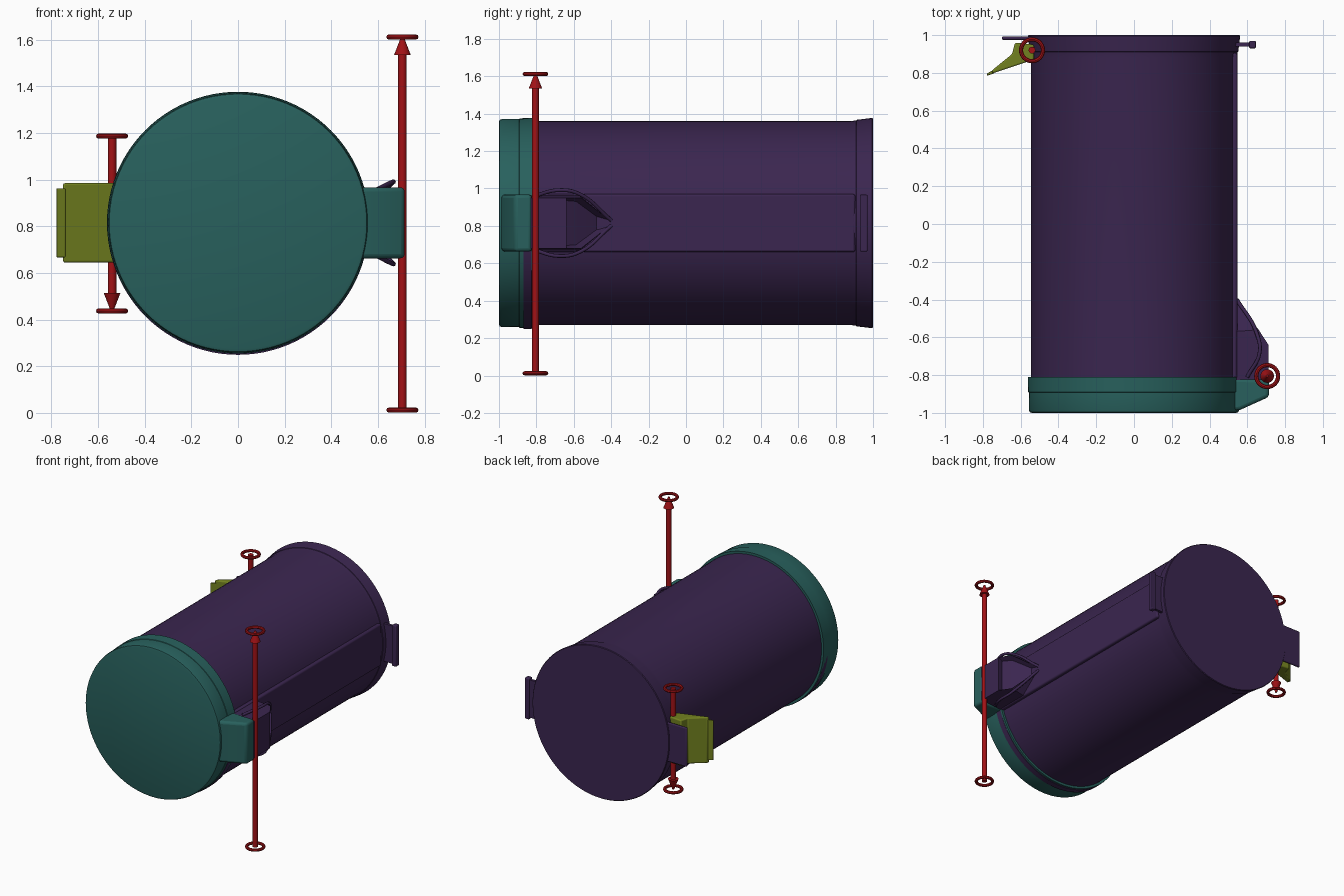
import bpy, bmesh, math
from mathutils import Matrix, Vector

if "Cube" in bpy.data.objects:
    bpy.data.objects.remove(bpy.data.objects["Cube"])

MID = 0.815  # height of the can's axis


def material(name, rgb):
    m = bpy.data.materials.new(name)
    m.use_nodes = True
    m.diffuse_color = (*rgb, 1)
    m.node_tree.nodes["Principled BSDF"].inputs["Base Color"].default_value = (*rgb, 1)
    return m


purple = material("dark purple", (0.043, 0.019, 0.079))
teal = material("deep teal", (0.021, 0.118, 0.109))
green = material("olive green", (0.17, 0.22, 0.014))
red = material("arrow red", (0.36, 0.006, 0.008))


def finish(name, bm, mat, bevel=0):
    bmesh.ops.recalc_face_normals(bm, faces=bm.faces)
    mesh = bpy.data.meshes.new(name)
    bm.to_mesh(mesh)
    bm.free()
    mesh.materials.append(mat)
    mesh.shade_smooth()
    mesh.set_sharp_from_angle(angle=math.radians(35))
    ob = bpy.data.objects.new(name, mesh)
    bpy.context.collection.objects.link(ob)
    if bevel:
        mod = ob.modifiers.new("Bevel", "BEVEL")
        mod.width, mod.segments = bevel, 3
        mod.limit_method = "ANGLE"
    return ob


def lathe(name, profile, mat, z=MID):
    """Spin (radius, y) points around the can's axis."""
    bm = bmesh.new()
    verts = [bm.verts.new((r, y, 0)) for r, y in profile]
    edges = [bm.edges.new(p) for p in zip(verts, verts[1:])]
    bmesh.ops.spin(bm, geom=verts + edges, cent=(0, 0, 0), axis=(0, 1, 0),
                   angle=math.tau, steps=96)
    bmesh.ops.remove_doubles(bm, verts=bm.verts, dist=1e-5)
    bmesh.ops.translate(bm, verts=bm.verts, vec=(0, 0, z))
    return finish(name, bm, mat)


def extrude_z(name, outline, half, mat, bevel=0):
    """Raise an (x, y) outline to a block centred on the axis height."""
    bm = bmesh.new()
    face = bm.faces.new([bm.verts.new((x, y, MID - half)) for x, y in outline])
    out = bmesh.ops.extrude_face_region(bm, geom=[face])
    top = [v for v in out["geom"] if isinstance(v, bmesh.types.BMVert)]
    bmesh.ops.translate(bm, verts=top, vec=(0, 0, 2 * half))
    return finish(name, bm, mat, bevel)


def box(name, x0, x1, y0, y1, half, mat, bevel=0):
    return extrude_z(name, [(x0, y0), (x1, y0), (x1, y1), (x0, y1)], half, mat, bevel)


# Can body with flared foot, and the collar under the lid
lathe("can_body", [(0, -0.9), (0.545, -0.9), (0.545, 0.88), (0.549, 0.91),
                   (0.552, 0.912), (0.562, 0.995), (0.558, 1), (0, 1)], purple)
lathe("can_collar", [(0.54, -0.87), (0.56, -0.868), (0.56, -0.825), (0.54, -0.82)],
      purple, MID - 0.006)

# Lid with rounded front edge and stepped skirt
lathe("lid", [(0, -1), (0.54, -1), (0.552, -0.996), (0.556, -0.985), (0.557, -0.892),
              (0.56, -0.89), (0.562, -0.81), (0.54, -0.81)], teal)
extrude_z("lid_hinge_block", [(0.48, -0.99), (0.56, -0.985), (0.715, -0.915),
                              (0.715, -0.825), (0.48, -0.815)], 0.152, teal, 0.018)

# Spine along the side of the body, and the bracket at its foot
box("side_spine", 0.48, 0.547, -0.82, 0.905, 0.155, purple, 0.012)
box("bracket_neck", 0.52, 0.62, 0.94, 0.96, 0.14, purple)
box("bracket_end", 0.61, 0.645, 0.93, 0.97, 0.152, purple, 0.006)

# Hinge hood with a sunken pointed opening
bm = bmesh.new()
for x, y, z in [(0.52, -0.83, 0.15), (0.52, -0.57, 0.15), (0.53, -0.39, 0),
                (0.712, -0.83, 0.135), (0.712, -0.64, 0.135), (0.66, -0.56, 0.135)]:
    for s in (1, -1) if z else (1,):
        bm.verts.new((x, y, MID + s * z))
bmesh.ops.convex_hull(bm, input=bm.verts)
bmesh.ops.dissolve_limit(bm, angle_limit=0.02, verts=bm.verts, edges=bm.edges)
bm.normal_update()
slope = [f for f in bm.faces if f.normal.x > 0.3 and f.normal.y > 0.3 and abs(f.normal.z) < 0.1]
bmesh.ops.inset_region(bm, faces=slope, thickness=0.02, depth=-0.04)
finish("hinge_hood", bm, purple)


# Raised lips following both edges of the hood
curve = bpy.data.curves.new("hood_lips", "CURVE")
curve.dimensions = "3D"
curve.bevel_depth, curve.bevel_resolution = 0.01, 2
for s in (1, -1):
    path = [(0.6, -0.81, 0.145), (0.665, -0.68, 0.176), (0.65, -0.58, 0.16), (0.545, -0.4, 0.015)]
    spline = curve.splines.new("BEZIER")
    spline.bezier_points.add(len(path) - 1)
    for p, (x, y, z) in zip(spline.bezier_points, path):
        p.co = (x, y, MID + s * z)
        p.handle_left_type = p.handle_right_type = "AUTO"
curve.materials.append(purple)
bpy.context.collection.objects.link(bpy.data.objects.new("hood_lips", curve))

# Foot pedal and the plate behind it
extrude_z("pedal", [(-0.75, 0.797), (-0.53, 0.87), (-0.53, 0.95), (-0.63, 0.96),
                    (-0.645, 0.9), (-0.75, 0.815)], 0.17, green, 0.008)
extrude_z("pedal_tip", [(-0.778, 0.785), (-0.74, 0.798), (-0.74, 0.818), (-0.778, 0.797)],
          0.148, green, 0.004)
box("pedal_plate", -0.7, -0.5, 0.975, 0.993, 0.145, purple, 0.008)


def ring(bm, z, major=0.058, minor=0.011, n=32, m=8):
    rows = []
    for i in range(n):
        turn = Matrix.Rotation(math.tau * i / n, 3, "Z")
        rows.append([bm.verts.new(turn @ Vector((major + minor * math.cos(math.tau * j / m), 0,
                                                 z + minor * math.sin(math.tau * j / m))))
                     for j in range(m)])
    for i in range(n):
        a, b = rows[i], rows[(i + 1) % n]
        for j in range(m):
            k = (j + 1) % m
            bm.faces.new((a[j], b[j], b[k], a[k]))


# Arrows with a ring at each end
def arrow(name, x, y, z, length, flip):
    bm = bmesh.new()
    ring(bm, -length / 2)
    ring(bm, length / 2)
    head = 0.078
    bmesh.ops.create_cone(bm, cap_ends=True, segments=20, radius1=0.018, radius2=0.018,
                          depth=length - head,
                          matrix=Matrix.Translation((0, 0, -head / 2)))
    bmesh.ops.create_cone(bm, cap_ends=True, segments=20, radius1=0.036, radius2=0.006,
                          depth=head, matrix=Matrix.Translation((0, 0, length / 2 - head / 2)))
    ob = finish(name, bm, red)
    ob.location = (x, y, z)
    if flip:
        ob.rotation_euler.x = math.pi


arrow("lid_hinge_arrow", 0.705, -0.805, 0.812, 1.6, False)
arrow("pedal_hinge_arrow", -0.54, 0.92, 0.812, 0.75, True)
